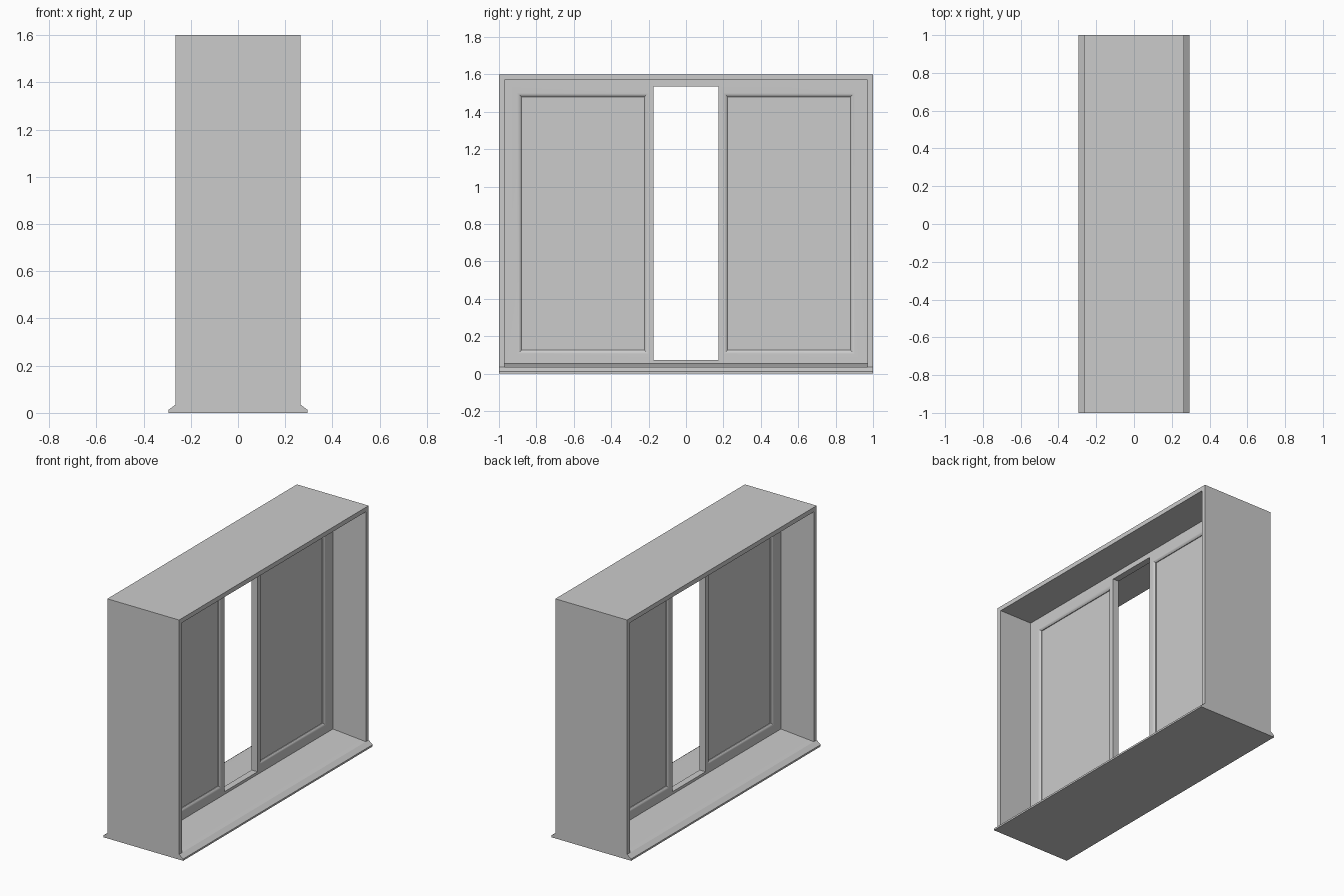
import bpy
import bmesh

if "Cube" in bpy.data.objects:
    bpy.data.objects.remove(bpy.data.objects["Cube"])


def make_object(name, bm):
    bmesh.ops.recalc_face_normals(bm, faces=bm.faces[:])
    mesh = bpy.data.meshes.new(name)
    bm.to_mesh(mesh)
    bm.free()
    obj = bpy.data.objects.new(name, mesh)
    bpy.context.collection.objects.link(obj)
    return obj


def box(name, x, y, z):
    bm = bmesh.new()
    bmesh.ops.create_cube(bm, size=1)
    for v in bm.verts:
        v.co = [lo + (c + 0.5) * (hi - lo) for c, (lo, hi) in zip(v.co, (x, y, z))]
    return make_object(name, bm)


def bridge(bm, a, b):
    n = len(a)
    for i in range(n):
        bm.faces.new((a[i], a[(i + 1) % n], b[(i + 1) % n], b[i]))


def moulded_panel(name, side):
    """Fixed leaf with a recessed, moulded field on both faces."""
    bm = bmesh.new()

    def ring(y0, y1, z0, z1, x):
        return [bm.verts.new((x, side * y, z))
                for y, z in ((y0, z0), (y1, z0), (y1, z1), (y0, z1))]

    # inset and half-thickness of each moulding step
    steps = [(0, .022), (.007, .021), (.014, .018), (.020, .013), (.022, .011), (.022, .006)]
    outer = []
    for s in (1, -1):
        prev = ring(.175, .97, .04, 1.57, s * .022)
        outer.append(prev)
        for d, x in steps:
            cur = ring(.20 + d, .902 - d, .103 + d, 1.502 - d, s * x)
            bridge(bm, prev, cur)
            prev = cur
        bm.faces.new(prev)
    bridge(bm, outer[0], outer[1])
    return make_object(name, bm)


# Sill: flared foot and gently sloping top, extruded along y
half = [(.295, 0), (.295, .012), (.265, .035), (.022, .055)]
profile = half + [(-x, z) for x, z in reversed(half)]
bm = bmesh.new()
ends = [[bm.verts.new((x, y, z)) for x, z in profile] for y in (-1, 1)]
bridge(bm, ends[0], ends[1])
for e in ends:
    bm.faces.new(e)
make_object("sill", bm)

# Outer lining
box("head_lining", (-.265, .265), (-1, 1), (1.57, 1.6))
for label, s in (("front", -1), ("back", 1)):
    box(label + "_jamb", (-.265, .265), sorted((s * .97, s)), (.03, 1.57))
    moulded_panel(label + "_panel", s)

# Rails closing the central opening above and below
box("opening_head_rail", (-.022, .022), (-.175, .175), (1.535, 1.57))
box("opening_threshold", (-.022, .022), (-.175, .175), (.04, .073))

# Smooth mouldings, keep corners crisp
bpy.ops.object.select_all(action='DESELECT')
for o in bpy.context.collection.objects:
    o.select_set(True)
    bpy.context.view_layer.objects.active = o
bpy.ops.object.shade_smooth_by_angle(angle=0.52)
